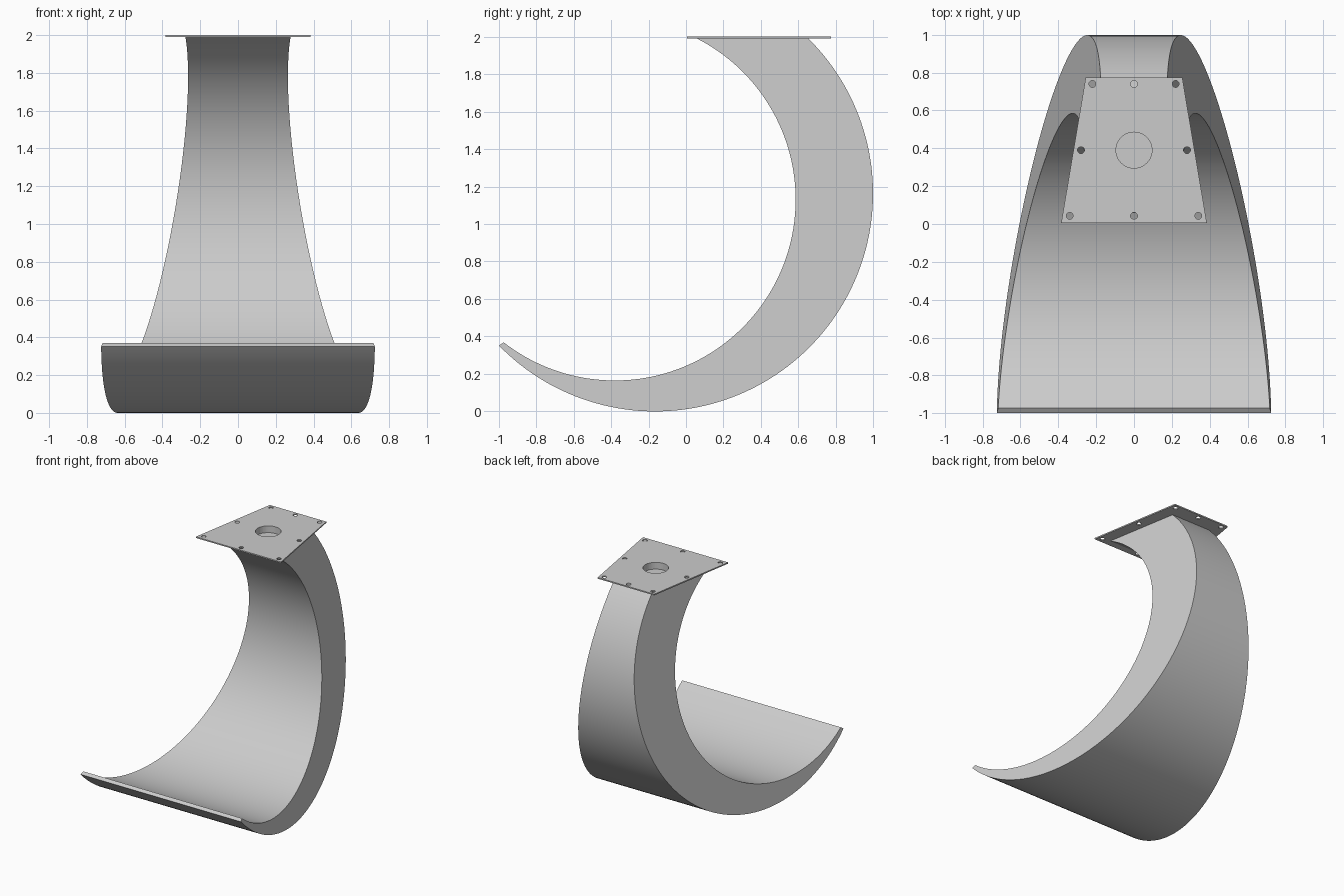
import bpy, bmesh
from math import asin, atan2, cos, sin
from mathutils import Matrix

if "Cube" in bpy.data.objects:
    bpy.data.objects.remove(bpy.data.objects["Cube"])

PLATE_BOTTOM, PLATE_TOP = 1.99, 2.0
STEPS = 96


def finish(name, bm):
    bmesh.ops.recalc_face_normals(bm, faces=bm.faces[:])
    mesh = bpy.data.meshes.new(name)
    bm.to_mesh(mesh)
    bm.free()
    obj = bpy.data.objects.new(name, mesh)
    bpy.context.collection.objects.link(obj)
    return obj


def cutter(name, spots, radius, z0, z1, sides):
    bm = bmesh.new()
    for x, y in spots:
        bmesh.ops.create_cone(bm, cap_ends=True, segments=sides, radius1=radius,
                              radius2=radius, depth=z1 - z0,
                              matrix=Matrix.Translation((x, y, (z0 + z1) / 2)))
    obj = finish(name, bm)
    obj.hide_render = True
    obj.hide_set(True)
    obj.display_type = 'WIRE'
    return obj


def cut(obj, tool):
    mod = obj.modifiers.new(tool.name, 'BOOLEAN')
    mod.operation = 'DIFFERENCE'
    mod.solver = 'EXACT'
    mod.object = tool


def arc(cy, cz, r, tip_y, tip_z):
    """Points (y, z) from the front lip, under and up to the plate."""
    a0 = atan2(tip_z - cz, tip_y - cy)
    a1 = asin((PLATE_BOTTOM - cz) / r)
    angles = [a0 + (a1 - a0) * i / STEPS for i in range(STEPS + 1)]
    return [(cy + r * cos(a), cz + r * sin(a)) for a in angles]


def half_width(y, z):
    # the flat sides lean inwards towards the top and the back
    return 0.607 - 0.174 * y - 0.16 * z


# Curved hook body: two offset arcs between leaning flat sides
bm = bmesh.new()
outer = arc(-0.165, 1.163, 1.163, -1.0, 0.35)
inner = arc(-0.38, 1.13, 0.965, -0.972, 0.37)
rings = []
for o, i in zip(outer, inner):
    corners = [(-1, o), (1, o), (1, i), (-1, i)]
    rings.append([bm.verts.new((s * half_width(*p), *p)) for s, p in corners])
for a, b in zip(rings, rings[1:]):
    for k in range(4):
        n = (k + 1) % 4
        bm.faces.new((a[k], a[n], b[n], b[k]))
bm.faces.new(rings[0])
bm.faces.new(rings[-1])
for f in bm.faces:
    f.smooth = True
body = finish("curved_body", bm)
bpy.context.view_layer.objects.active = body
body.select_set(True)
bpy.ops.object.shade_smooth_by_angle()

# Trapezoid mounting plate
bm = bmesh.new()
outline = [(-0.385, 0.005), (0.385, 0.005), (0.255, 0.775), (-0.255, 0.775)]
face = bm.faces.new([bm.verts.new((x, y, PLATE_BOTTOM)) for x, y in outline])
top = bmesh.ops.extrude_face_region(bm, geom=[face])["geom"]
bmesh.ops.translate(bm, vec=(0, 0, PLATE_TOP - PLATE_BOTTOM),
                    verts=[v for v in top if isinstance(v, bmesh.types.BMVert)])
plate = finish("mounting_plate", bm)

# Screw holes through the plate, centre hole sunk into the body
spots = [(0, 0.043), (0, 0.74)]
for s in (-1, 1):
    spots += [(s * 0.34, 0.043), (s * 0.28, 0.39), (s * 0.22, 0.74)]
screws = cutter("screw_hole_cutter", spots, 0.018, 1.95, 2.05, 20)
centre = cutter("centre_hole_cutter", [(0, 0.39)], 0.095, 1.945, 2.05, 48)
cut(plate, screws)
cut(plate, centre)
cut(body, centre)
